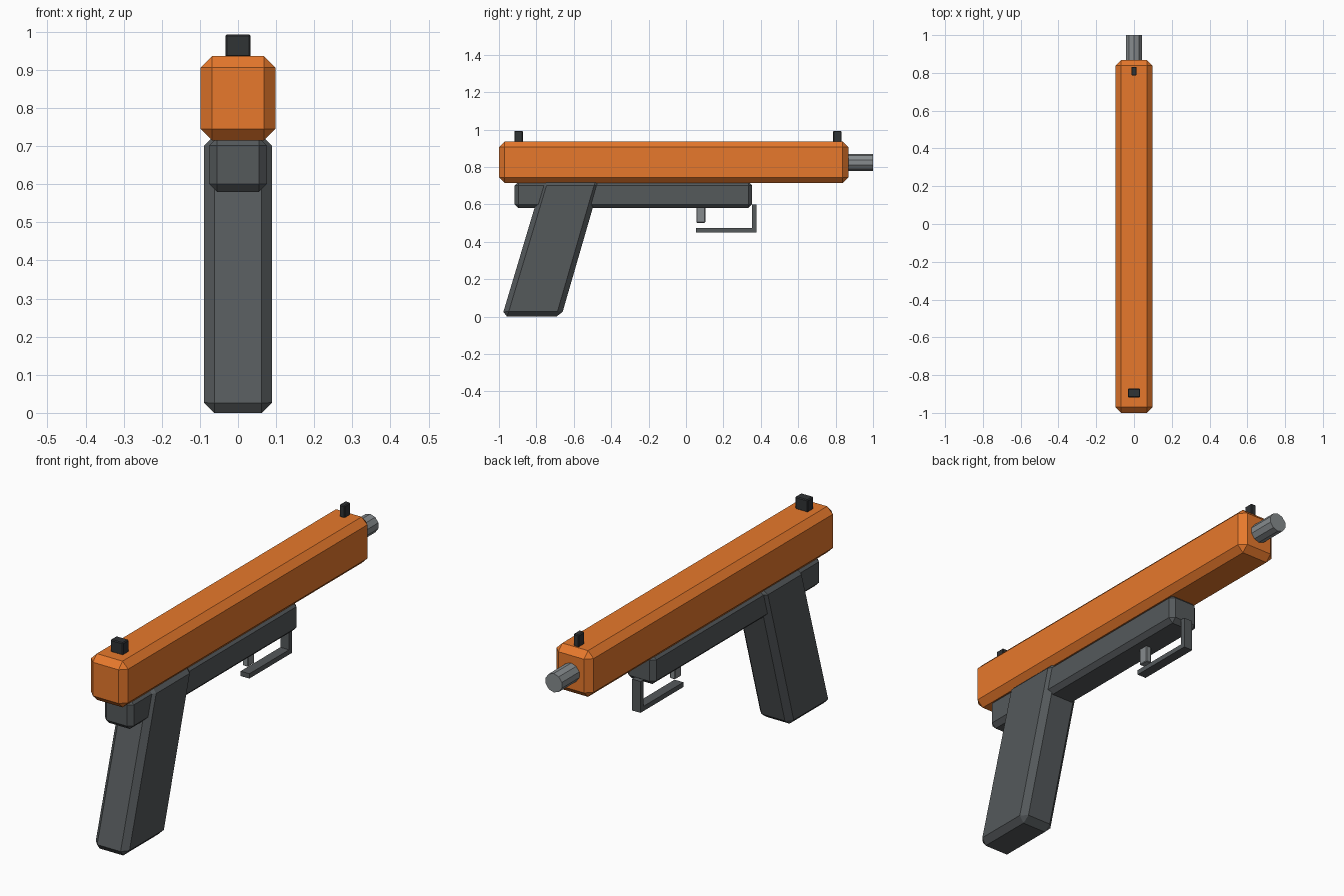
import bpy, bmesh
from math import radians

if "Cube" in bpy.data.objects:
    bpy.data.objects.remove(bpy.data.objects["Cube"])


def material(name, r, g, b):
    m = bpy.data.materials.new(name)
    m.diffuse_color = (r, g, b, 1)
    m.use_nodes = True
    m.node_tree.nodes["Principled BSDF"].inputs["Base Color"].default_value = m.diffuse_color
    return m


ORANGE = material("orange", 0.80, 0.19, 0.025)
DARK = material("dark_grey", 0.09, 0.10, 0.105)
BLACK = material("near_black", 0.03, 0.033, 0.036)
STEEL = material("steel_grey", 0.24, 0.26, 0.27)


def finish(bm, name, mat, bevel=0):
    if bevel:
        bmesh.ops.bevel(bm, geom=bm.edges[:], offset=bevel, segments=1,
                        affect='EDGES', profile=0.5)
    bmesh.ops.recalc_face_normals(bm, faces=bm.faces[:])
    mesh = bpy.data.meshes.new(name)
    bm.to_mesh(mesh)
    bm.free()
    mesh.materials.append(mat)
    obj = bpy.data.objects.new(name, mesh)
    bpy.context.collection.objects.link(obj)
    return obj


def side_profile(name, points, half_width, mat, bevel=0):
    """Extrude a (y, z) outline across x, centred on x = 0, then chamfer."""
    bm = bmesh.new()
    face = bm.faces.new([bm.verts.new((-half_width, y, z)) for y, z in points])
    new = bmesh.ops.extrude_face_region(bm, geom=[face])["geom"]
    verts = [v for v in new if isinstance(v, bmesh.types.BMVert)]
    bmesh.ops.translate(bm, verts=verts, vec=(2 * half_width, 0, 0))
    return finish(bm, name, mat, bevel)


def block(name, y0, y1, z0, z1, half_width, mat, bevel=0):
    return side_profile(name, [(y0, z0), (y1, z0), (y1, z1), (y0, z1)],
                        half_width, mat, bevel)


# Upper body and lower frame
block("upper_body", -1.0, 0.868, 0.715, 0.936, 0.098, ORANGE, 0.03)
block("lower_frame", -0.917, 0.354, 0.58, 0.722, 0.076, DARK, 0.021)

# Raked grip
side_profile("grip", [(-0.984, 0), (-0.667, 0), (-0.456, 0.728), (-0.766, 0.728)],
             0.089, DARK, 0.027)

# Sights
block("rear_sight", -0.918, -0.872, 0.933, 0.993, 0.033, BLACK, 0.004)
block("front_sight", 0.786, 0.832, 0.933, 0.993, 0.014, BLACK, 0.004)

# Trigger and open L-shaped guard
block("trigger", 0.055, 0.103, 0.502, 0.60, 0.014, STEEL, 0.003)
side_profile("trigger_guard",
             [(0.053, 0.45), (0.377, 0.45), (0.377, 0.60),
              (0.353, 0.60), (0.353, 0.473), (0.053, 0.473)], 0.023, DARK)

# Ten-sided barrel tip
bpy.ops.mesh.primitive_cylinder_add(vertices=10, radius=0.045, depth=0.2,
                                    location=(0, 0.9, 0.825),
                                    rotation=(radians(90), 0, 0))
barrel = bpy.context.object
barrel.name = "barrel"
barrel.data.materials.append(STEEL)
